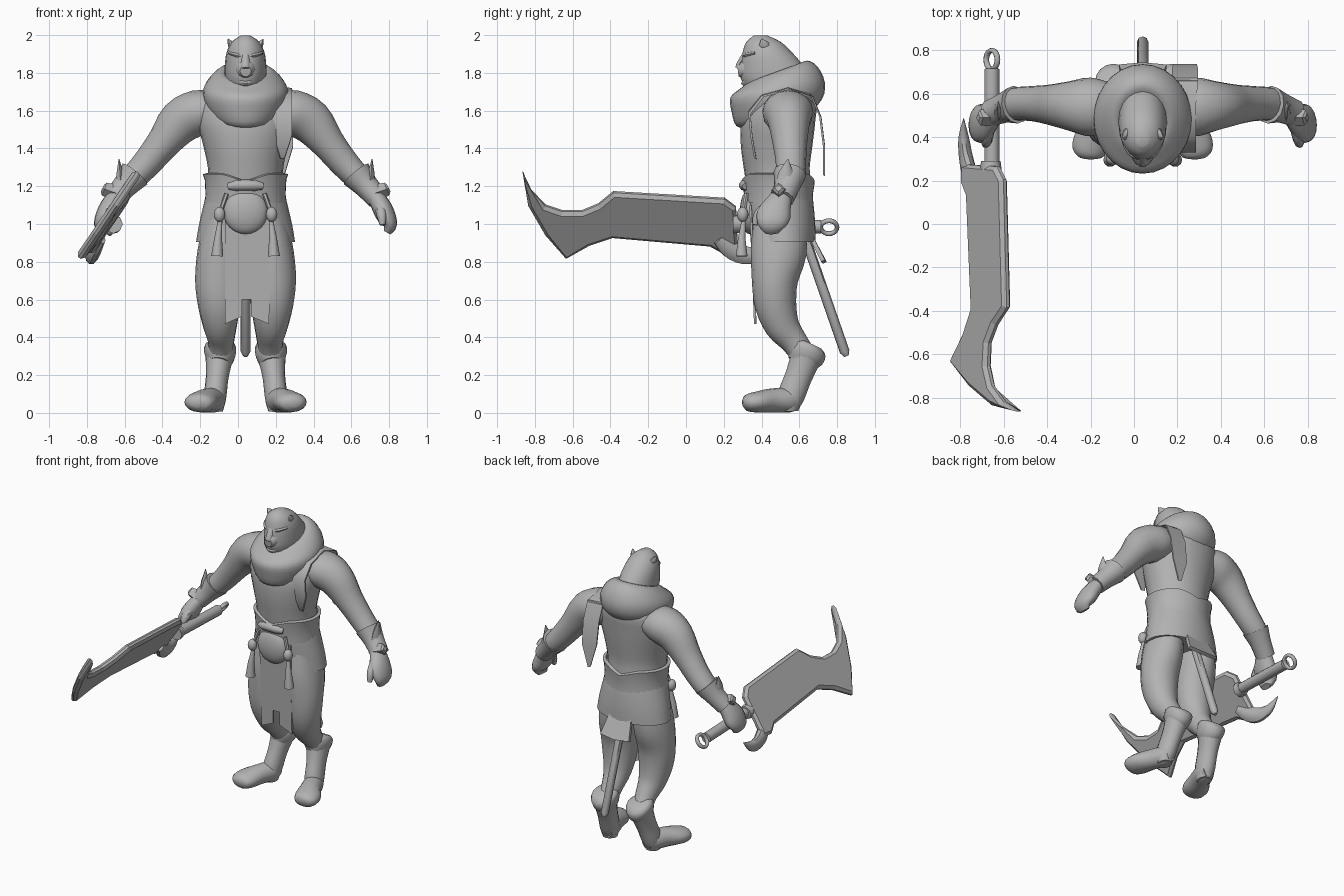
import bpy, bmesh, math
from mathutils import Vector

CX = 0.04                                   # body symmetry plane
grey = bpy.data.materials.new("grey")
grey.diffuse_color = (0.45, 0.45, 0.45, 1)


def make(name, verts, faces, angle=45, bm=None):
    me = bpy.data.meshes.new(name)
    if bm is None:
        bm = bmesh.new()
        vs = [bm.verts.new(v) for v in verts]
        for f in faces:
            bm.faces.new([vs[i] for i in f])
    bmesh.ops.recalc_face_normals(bm, faces=bm.faces)
    bm.to_mesh(me)
    bm.free()
    me.materials.append(grey)
    ob = bpy.data.objects.new(name, me)
    bpy.context.collection.objects.link(ob)
    bpy.ops.object.select_all(action='DESELECT')
    ob.select_set(True)
    bpy.context.view_layer.objects.active = ob
    if angle:
        bpy.ops.object.shade_smooth_by_angle(angle=math.radians(angle))
    return ob


def skin(name, rings, angle=45):
    n = len(rings[0])
    verts = [v for r in rings for v in r]
    faces = [(k*n+i, k*n+(i+1) % n, (k+1)*n+(i+1) % n, (k+1)*n+i)
             for k in range(len(rings)-1) for i in range(n)]
    faces += [tuple(range(n)), tuple(range(len(verts)-n, len(verts)))]
    return make(name, verts, faces, angle)


def spline(pts, sub):
    """Catmull-Rom through tuples of any length."""
    if sub < 2:
        return pts
    out, m = [], len(pts)-1
    for k in range(m):
        a, b, c, d = (pts[max(0, min(m, k+j))] for j in (-1, 0, 1, 2))
        for s in range(sub):
            t = s/sub
            out.append(tuple(.5*(2*q+(r-p)*t+(2*p-5*q+4*r-u)*t*t+(3*q-p-3*r+u)*t**3)
                             for p, q, r, u in zip(a, b, c, d)))
    return out+[pts[-1]]


def loft(name, rows, sub=3, n=24, wave=None, angle=45):
    """Level rings: z, tilt, cy, rx, ry."""
    rings = []
    for z, tilt, cy, rx, ry in spline(rows, sub):
        ring = []
        for i in range(n):
            a = 2*math.pi*i/n
            c, s = math.cos(a), math.sin(a)
            ring.append((CX+rx*c, cy+ry*s, z+tilt*s+(wave(a, z) if wave else 0)))
        rings.append(ring)
    return skin(name, rings, angle)


def tube(name, pts, ref=(1, 0, 0), sub=3, n=16, angle=45):
    """Rings across a path: x, y, z, radius along ref, other radius."""
    p = spline(pts, sub)
    rings = []
    for k, q in enumerate(p):
        t = (Vector(p[min(k+1, len(p)-1)][:3])-Vector(p[max(k-1, 0)][:3])).normalized()
        u = Vector(ref)
        u = (u-t*u.dot(t)).normalized()
        w = t.cross(u)
        rings.append([Vector(q[:3])+u*q[3]*math.cos(2*math.pi*i/n)+w*q[4]*math.sin(2*math.pi*i/n)
                      for i in range(n)])
    return skin(name, rings, angle)


def both(name, pts, **kw):
    """Left and right copies; x is measured from the symmetry plane."""
    for side, s in (("left", 1), ("right", -1)):
        tube(side+"_"+name, [(CX+s*p[0],)+tuple(p[1:]) for p in pts], **kw)


def ball(name, loc, size):
    bm = bmesh.new()
    bmesh.ops.create_uvsphere(bm, u_segments=20, v_segments=12, radius=1)
    for v in bm.verts:
        v.co = Vector([a*b+c for a, b, c in zip(v.co, size, loc)])
    make(name, 0, 0, 60, bm)


def plate(name, outline, offset, angle=30):
    """Polygon extruded by an offset vector."""
    a = [Vector(p) for p in outline]
    return skin(name, [a, [p+Vector(offset) for p in a]], angle)


# torso
loft("torso", [(1.05, 0, .50, .20, .16), (1.2, 0, .49, .20, .17), (1.3, 0, .48, .20, .175),
               (1.42, 0, .48, .225, .19), (1.55, 0, .49, .255, .195), (1.67, 0, .52, .24, .17),
               (1.78, 0, .52, .12, .10)])
# draped cowl, closed under the mane
loft("cowl", [(1.54, .03, .43, .08, .11), (1.55, .03, .45, .155, .185), (1.63, .03, .48, .212, .24),
              (1.71, .04, .485, .225, .25), (1.775, .06, .49, .185, .205),
              (1.81, .055, .49, .13, .15), (1.79, .05, .48, .09, .11)], n=28)
# scarf end hanging over the shoulder
front = [(.36, 1.36), (.34, 1.48), (.33, 1.60), (.40, 1.69), (.54, 1.73), (.66, 1.69), (.705, 1.58),
         (.725, 1.42), (.725, 1.27)]
half = [.012, .05, .05, .05, .05, .06, .06, .055, .01]
skin("scarf_end", [[(.235-h, y, z), (.235+h, y, z-.01), (.235+h, y+.012, z-.018), (.235-h, y+.012, z-.012)]
                   for (y, z), h in zip(front, half)])

# head with sloping mane, muzzle, brow, nose and ears
loft("head", [(1.70, 0, .45, .09, .12), (1.77, 0, .475, .11, .185), (1.84, 0, .455, .11, .165),
              (1.91, 0, .43, .10, .13), (1.965, 0, .41, .072, .09), (1.998, 0, .395, .025, .035)], n=20)
tube("muzzle", [(CX, .36, 1.83, .07, .07), (CX, .305, 1.815, .05, .05), (CX, .275, 1.81, .03, .03)], n=10)
tube("chin", [(CX, .38, 1.77, .06, .04), (CX, .32, 1.755, .045, .03), (CX, .30, 1.76, .025, .018)], n=10)
tube("nose", [(CX, .32, 1.91, .018, .015), (CX, .285, 1.85, .022, .016), (CX, .27, 1.825, .018, .01)], n=8)
both("brow", [(.01, .312, 1.885, .012, .014), (.05, .322, 1.895, .012, .014), (.085, .365, 1.905, .008, .008)],
     ref=(0, 0, 1), n=8)
both("ear", [(.06, .42, 1.93, .028, .035), (.08, .41, 1.955, .016, .025), (.093, .40, 1.98, .002, .002)], n=8)

# arms
both("arm", [(.16, .53, 1.60, .12, .10), (.25, .54, 1.59, .135, .12), (.345, .545, 1.54, .112, .118),
             (.435, .55, 1.43, .092, .09), (.52, .555, 1.325, .08, .078), (.60, .55, 1.24, .075, .068),
             (.68, .52, 1.16, .05, .045)], ref=(0, 1, 0))
both("bracer", [(.585, .55, 1.265, .088, .085), (.64, .535, 1.20, .07, .066), (.70, .51, 1.135, .064, .06)],
     ref=(0, 1, 0), n=12)
both("bracer_spike", [(.66, .52, 1.20, .05, .03), (.665, .53, 1.27, .04, .02), (.67, .54, 1.345, .002, .002)],
     ref=(0, 1, 0), n=6, sub=1)
both("bracer_gem", [(.69, .495, 1.165, .045, .045), (.748, .49, 1.185, .036, .036), (.758, .49, 1.19, .02, .02)],
     ref=(0, 1, 0), n=4, sub=1, angle=0)
# fists, thumbs and curled fingertips
both("hand", [(.68, .515, 1.16, .05, .04), (.71, .49, 1.11, .07, .05), (.74, .465, 1.05, .09, .052),
              (.765, .455, .995, .075, .038), (.75, .455, .955, .04, .02)], ref=(0, 1, 0))
both("thumb", [(.71, .44, 1.10, .03, .03), (.72, .385, 1.05, .027, .027), (.725, .365, .995, .015, .015)], n=8)

# legs, boots with flared cuffs, feet
both("leg", [(.12, .50, 1.02, .10, .14), (.135, .49, .85, .12, .148), (.142, .47, .70, .125, .122),
             (.14, .475, .57, .112, .11), (.135, .51, .46, .09, .092), (.13, .57, .38, .07, .072),
             (.135, .625, .30, .06, .065)])
both("boot", [(.135, .645, .325, .085, .085), (.14, .63, .28, .072, .08), (.15, .595, .19, .06, .072),
              (.16, .56, .10, .06, .072), (.165, .545, .045, .055, .062), (.165, .545, .008, .045, .05)])
both("boot_cuff", [(.135, .665, .365, .07, .055), (.135, .655, .345, .085, .095), (.135, .63, .30, .08, .10),
                   (.14, .61, .26, .06, .075)], ref=(1, 0, 0))
both("foot", [(.155, .60, .062, .04, .045), (.165, .55, .066, .062, .064), (.20, .46, .066, .068, .064),
              (.235, .38, .058, .085, .056), (.255, .325, .053, .07, .045), (.26, .302, .05, .03, .02)])

# skirt, belt with raised petals notched at the front and back
loft("skirt", [(.905, 0, .515, .262, .17), (1.0, 0, .508, .246, .176), (1.12, 0, .495, .218, .178),
               (1.2, 0, .49, .20, .165)], n=28)
loft("belt", [(1.11, 0, .492, .216, .182), (1.16, 0, .49, .212, .182), (1.21, 0, .488, .216, .19),
              (1.24, 0, .488, .226, .193), (1.245, 0, .488, .205, .172), (1.15, 0, .49, .19, .16)],
     sub=1, n=40, wave=lambda a, z: .04*(min(1, 1.8*abs(math.cos(a)))-.4) if z > 1.2 else 0)

# front cloth with a slot, back flap, tail rod
plate("front_cloth", [(-.07, .335, 1.1), (.17, .335, 1.1), (.165, .36, .47), (.07, .36, .51),
                      (.07, .358, .60), (.02, .358, .60), (.02, .36, .51), (-.07, .36, .47)], (0, .012, 0))
plate("back_flap", [(-.04, .66, .96), (.12, .66, .96), (.15, .735, .81), (.04, .745, .80), (-.07, .735, .81)],
      (0, -.02, -.01))
tube("tail_rod", [(CX, .64, .90, .026, .026), (CX, .84, .325, .026, .026), (CX, .85, .30, .012, .012)],
     sub=1, n=8)
# belly medallion, buckle and tassels
ball("medallion", (CX, .335, 1.065), (.118, .05, .118))
tube("buckle", [(-.045, .325, 1.20, .02, .03), (-.01, .31, 1.205, .03, .03),
                (.09, .31, 1.205, .03, .03), (.125, .325, 1.20, .02, .03)], ref=(0, 0, 1), n=10, sub=1)
both("tassel", [(.135, .305, 1.02, .012, .012), (.14, .30, .97, .016, .016),
                (.145, .295, .93, .02, .02), (.15, .295, .83, .032, .032)], n=10, sub=1)
for s in (-1, 1):
    ball("tassel_bead", (CX+s*.138, .30, 1.05), (.03, .03, .04))
    tube("tassel_cord", [(CX+s*.10, .32, 1.16, .012, .012), (CX+s*.135, .305, 1.06, .012, .012)], n=6, sub=1)

# sword blade: outline in y and z, leaning sideways, with ground edges
outline = [(-.865, 1.275), (-.82, 1.18), (-.745, 1.10), (-.655, 1.07), (-.55, 1.07), (-.465, 1.105),
           (-.385, 1.17), (.205, 1.135), (.265, 1.09), (.275, .86), (.19, .85), (.127, .885), (-.39, .93),
           (-.51, .89), (-.635, .82), (-.745, .945), (-.835, 1.10)]
N = Vector((.83, 0, -.56))
bm = bmesh.new()
sides = [[bm.verts.new(Vector((-.66+.68*(z-1.04)-.03*min(1, max(0, (-.3-y)/.3)), y, z))+N*d)
          for y, z in outline] for d in (-.008, .008)]
for i in range(len(outline)):
    j = (i+1) % len(outline)
    bm.faces.new((sides[0][i], sides[0][j], sides[1][j], sides[1][i]))
caps = [bm.faces.new(s) for s in sides]
bmesh.ops.recalc_face_normals(bm, faces=bm.faces)
bmesh.ops.inset_individual(bm, faces=caps, thickness=.02, depth=.016)
make("blade", 0, 0, 0, bm)
# guard collar, hook, grip and end ring
tube("guard_hook", [(-.72, .17, .92, .02, .03), (-.755, .23, .87, .035, .05), (-.775, .31, .835, .032, .05),
                    (-.785, .40, .845, .024, .035), (-.785, .485, .90, .002, .002)], n=10)
tube("guard_collar", [(-.66, .25, 1.0, .05, .05), (-.66, .29, 1.0, .045, .045)], n=8, sub=1)
tube("grip", [(-.655, .25, 1.0, .035, .035), (-.655, .715, .985, .035, .035)], n=12, sub=1)
R = Vector((.6, 0, .8))
C = Vector((-.655, .757, .983))
ring = []
for k in range(20):
    a = 2*math.pi*k/20
    d = R*math.cos(a)+Vector((0, math.sin(a), 0))
    ring.append([C+d*(.043+.012*math.cos(b))+R.cross((0, 1, 0))*.014*math.sin(b)
                 for b in (math.pi*j/4 for j in range(8))])
verts = [v for r in ring for v in r]
make("grip_ring", verts, [(k*8+j, k*8+(j+1) % 8, (k+1) % 20*8+(j+1) % 8, (k+1) % 20*8+j)
                          for k in range(20) for j in range(8)], 60)
